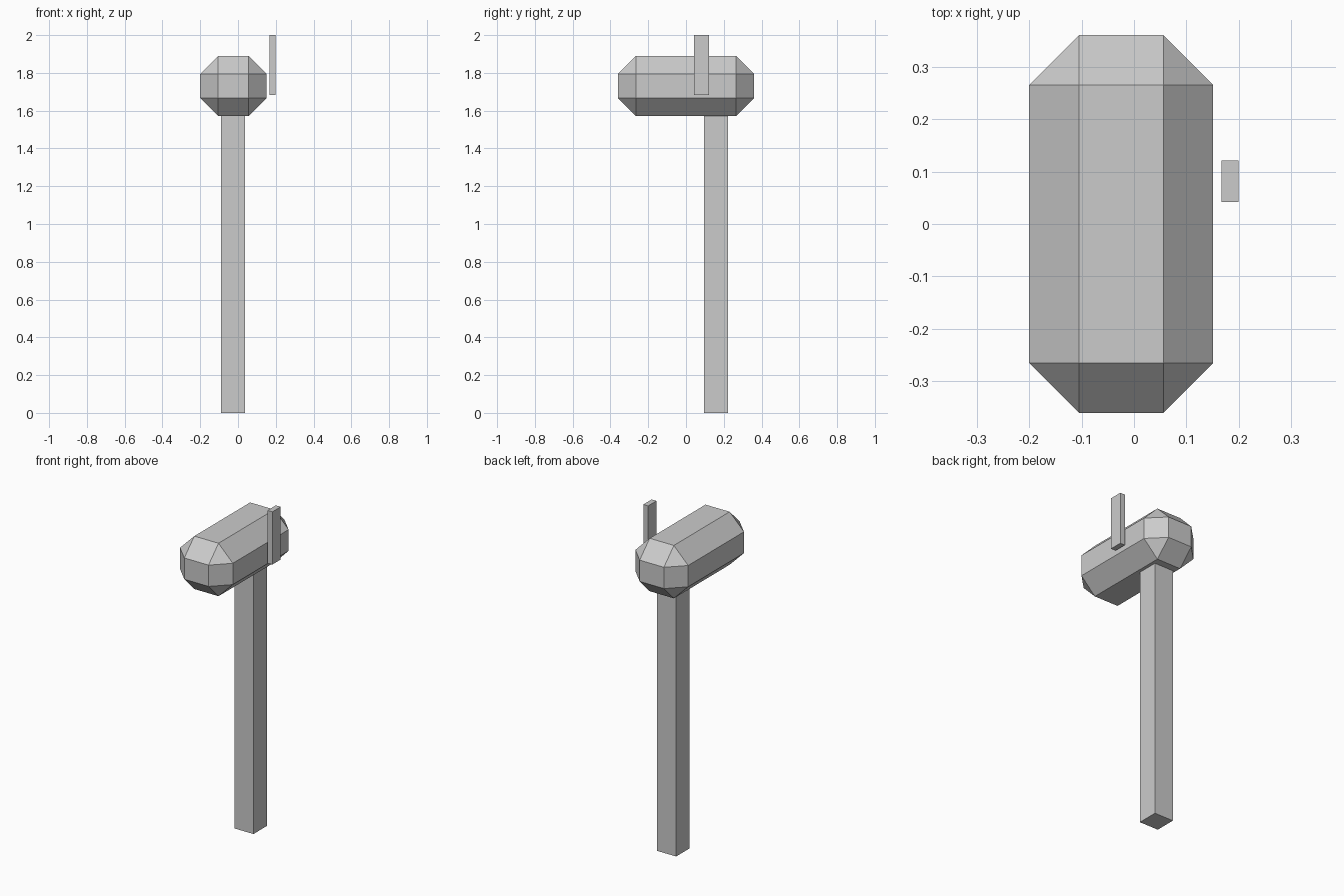
import bpy
import bmesh
from mathutils import Vector

if "Cube" in bpy.data.objects:
    bpy.data.objects.remove(bpy.data.objects["Cube"])

# Single plain grey finish
grey = bpy.data.materials.new("light_grey")
grey.use_nodes = True
colour = (0.6, 0.6, 0.6, 1)
grey.diffuse_color = colour
grey.node_tree.nodes["Principled BSDF"].inputs["Base Color"].default_value = colour


def box(name, low, high, chamfer=0):
    """Box between two corners, with optional flat chamfered edges."""
    low, high = Vector(low), Vector(high)
    bm = bmesh.new()
    bmesh.ops.create_cube(bm, size=1)
    bmesh.ops.scale(bm, vec=high - low, verts=bm.verts)
    if chamfer:
        bmesh.ops.bevel(bm, geom=bm.edges[:], offset=chamfer, segments=1,
                        affect='EDGES', clamp_overlap=True)
    mesh = bpy.data.meshes.new(name)
    bm.to_mesh(mesh)
    bm.free()
    mesh.materials.append(grey)
    obj = bpy.data.objects.new(name, mesh)
    obj.location = (low + high) / 2
    bpy.context.collection.objects.link(obj)
    return obj


# Post, chamfered box on top, and the raised flag beside it
box("post", (-0.09, 0.094, 0), (0.037, 0.222, 1.575))
box("mailbox_body", (-0.2, -0.36, 1.572), (0.151, 0.36, 1.89), chamfer=0.095)
box("flag", (0.167, 0.042, 1.683), (0.199, 0.121, 2))
